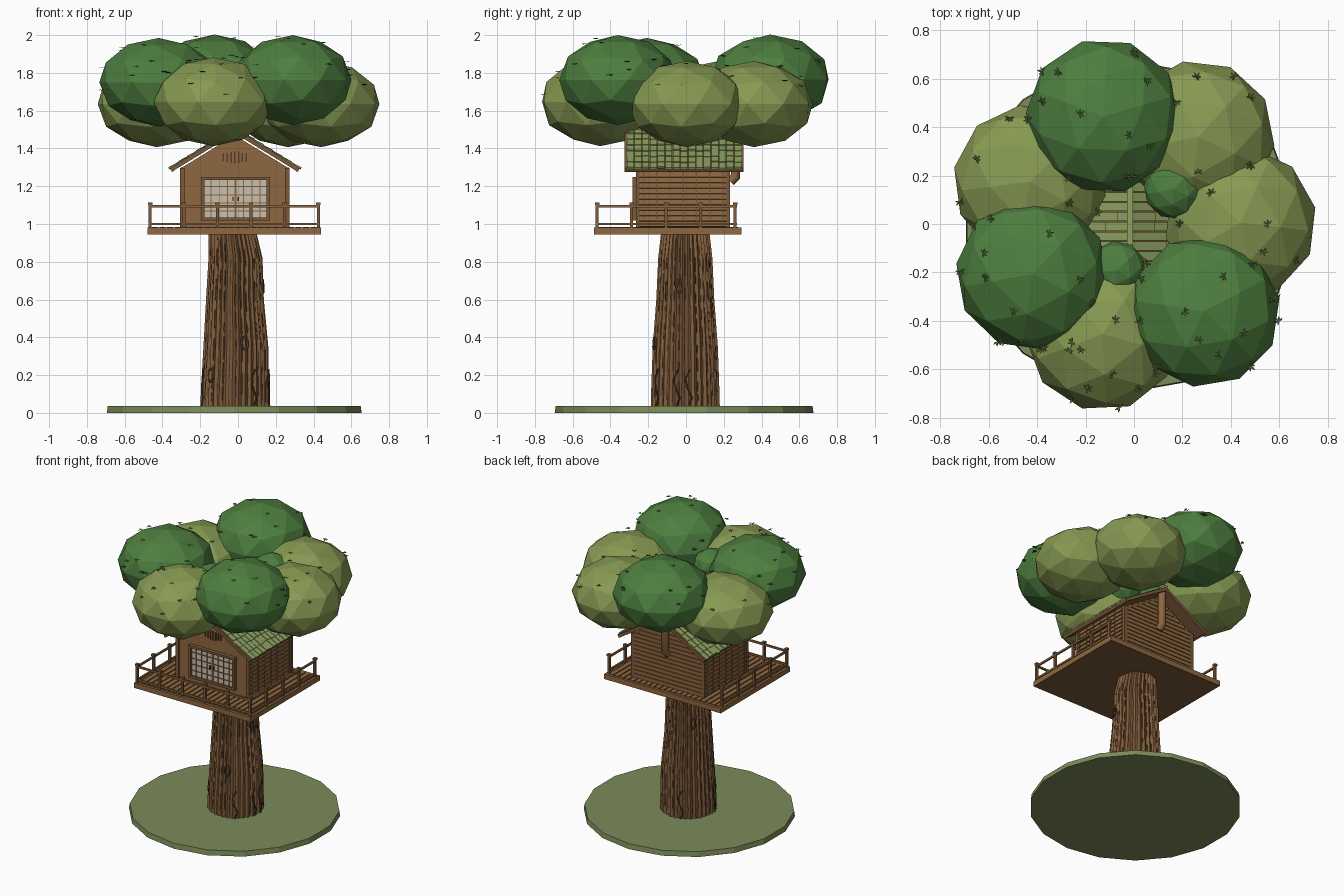
import bpy, bmesh, math, random
from mathutils import Vector, Matrix

if "Cube" in bpy.data.objects:
    bpy.data.objects.remove(bpy.data.objects["Cube"])

random.seed(4)
CX = -0.017  # house / trunk axis


def mat(name, c):
    m = bpy.data.materials.new(name)
    m.diffuse_color = (*c, 1)
    m.use_nodes = True
    m.node_tree.nodes["Principled BSDF"].inputs["Base Color"].default_value = m.diffuse_color
    return m


WOOD = mat("wood", (0.27, 0.135, 0.05))
PLANK = mat("plank", (0.2, 0.1, 0.042))
DARK = mat("dark_wood", (0.09, 0.048, 0.022))
BARK = mat("bark", (0.22, 0.11, 0.045))
GRASS = mat("grass", (0.2, 0.26, 0.1))
LEAF_D = mat("dark_foliage", (0.075, 0.21, 0.05))
LEAF_L = mat("light_foliage", (0.24, 0.32, 0.085))
LEAF = mat("leaf", (0.07, 0.12, 0.03))
MOSS = mat("moss_shingle", (0.27, 0.36, 0.12))
PANE = mat("pane", (0.58, 0.52, 0.43))


def finish(name, bm, m):
    bmesh.ops.recalc_face_normals(bm, faces=bm.faces)
    me = bpy.data.meshes.new(name)
    bm.to_mesh(me)
    bm.free()
    me.materials.append(m)
    ob = bpy.data.objects.new(name, me)
    bpy.context.collection.objects.link(ob)
    return ob


def boxes(name, items, m):
    """items: (centre, size, optional rotation about y)"""
    bm = bmesh.new()
    for it in items:
        r = it[2] if len(it) > 2 else 0
        bmesh.ops.create_cube(bm, size=1, matrix=Matrix.Translation(it[0]) @
                              Matrix.Rotation(r, 4, 'Y') @ Matrix.Diagonal((*it[1], 1)))
    return finish(name, bm, m)


def tube(name, pts, r, m):
    cu = bpy.data.curves.new(name, 'CURVE')
    cu.dimensions = '3D'
    cu.bevel_depth, cu.bevel_resolution, cu.use_fill_caps = r, 2, True
    sp = cu.splines.new('POLY')
    sp.points.add(len(pts) - 1)
    for p, q in zip(sp.points, pts):
        p.co = (*q, 1)
    cu.materials.append(m)
    ob = bpy.data.objects.new(name, cu)
    bpy.context.collection.objects.link(ob)


# ground disc
bm = bmesh.new()
bmesh.ops.create_cone(bm, cap_ends=True, segments=18, radius1=0.685, radius2=0.68, depth=0.036,
                      matrix=Matrix.Translation((-0.02, -0.01, 0.018)))
finish("ground_disc", bm, GRASS)

# fluted trunk: (z, radius, x shift)
prof = [(0.001, 0.178, -0.015), (0.1, 0.176, -0.015), (0.35, 0.167, -0.01), (0.6, 0.148, -0.015),
        (0.82, 0.138, -0.012), (0.95, 0.123, -0.028)]
N = 64
flute = [random.uniform(0.0, 0.008) if i % 2 else random.uniform(-0.012, -0.006) for i in range(N)]


def trunk_pt(a, z, off=0):
    for (z0, r0, x0), (z1, r1, x1) in zip(prof, prof[1:]):
        if z <= z1:
            t = (z - z0) / (z1 - z0)
            r = r0 + (r1 - r0) * t + off
            return Vector((x0 + (x1 - x0) * t + r * math.cos(a), -0.005 + r * math.sin(a), z))


bm = bmesh.new()
rings = [[bm.verts.new(trunk_pt(math.tau * i / N, z, flute[i])) for i in range(N)] for z, _, _ in prof]
for a, b in zip(rings, rings[1:]):
    for i in range(N):
        bm.faces.new((a[i], a[(i + 1) % N], b[(i + 1) % N], b[i]))
bm.faces.new(rings[0])
bm.faces.new(rings[-1])
finish("trunk", bm, BARK)

# dark bark strips lying in the grooves
bm = bmesh.new()
for i in range(0, N, 2):
    z = random.uniform(0.04, 0.1)
    while z < 0.82:
        h = random.uniform(0.04, 0.13)
        a = math.tau * i / N
        w = [trunk_pt(a + s * 0.02, zz, -0.001) for s, zz in
             ((-1, z + 0.01), (0, z), (1, z + 0.01), (1, z + h - 0.01), (0, z + h), (-1, z + h - 0.01))]
        bm.faces.new([bm.verts.new(p) for p in w])
        z += h + random.uniform(0.01, 0.06)
finish("bark_strips", bm, DARK)

# knots and small climbing roots
for k, (a, z) in enumerate([(-1.3, 0.37), (-0.2, 0.67), (2.4, 0.7), (-2.4, 0.2)]):
    loop = [trunk_pt(a + 0.1 * math.cos(t), z + 0.035 * math.sin(t), 0.004)
            for t in [math.tau * j / 10 for j in range(11)]]
    tube(f"trunk_knot_{k}", loop, 0.006, DARK)
for k, a in enumerate([0.1, -0.25, -2.9, -1.0, 1.9]):
    tube(f"root_vine_{k}", [trunk_pt(a + 0.1 * math.sin(j * 1.7), 0.03 + 0.05 * j, 0.006)
                            for j in range(5)], 0.004, DARK)

# deck: slab, planks and rim
X0, X1, Y0, Y1 = -0.48, 0.44, -0.487, 0.294
mx, my = (X0 + X1) / 2, (Y0 + Y1) / 2
boxes("deck_slab", [((mx, my, 0.957), (X1 - X0 - 0.01, Y1 - Y0 - 0.01, 0.026))], PLANK)
n = 22
pw = (X1 - X0 - 0.04) / n
boxes("deck_planks", [((X0 + 0.02 + pw * (i + 0.5), my, 0.976), (pw - 0.008, Y1 - Y0 - 0.04, 0.014))
                      for i in range(n)], WOOD)
boxes("deck_rim", [((mx, y, 0.963), (X1 - X0, 0.018, 0.036)) for y in (Y0 + 0.009, Y1 - 0.009)] +
      [((x, my, 0.963), (0.018, Y1 - Y0, 0.036)) for x in (X0 + 0.009, X1 - 0.009)], WOOD)

# railing on front and both sides
L, R, F, B = -0.465, 0.425, -0.47, 0.26
posts = [(L + (R - L) * i / 5, F) for i in range(6)]
posts += [(x, F + (B - F) * i / 4) for x in (L, R) for i in range(1, 5)]
boxes("rail_posts", [((x, y, 1.04), (0.016, 0.016, 0.13)) for x, y in posts] +
      [((x, y, 1.108), (0.023, 0.023, 0.014)) for x, y in posts], PLANK)
boxes("rails", [((mx, F, z), (R - L + 0.02, 0.011, 0.013)) for z in (1.094, 1.0)] +
      [((x, (F + B) / 2, z), (0.011, B - F + 0.02, 0.013)) for x in (L, R) for z in (1.094, 1.0)], WOOD)

# house body: gabled prism
HW, HF, HB, EZ, SL = 0.278, -0.255, 0.222, 1.3, 0.61
bm = bmesh.new()
out = [(-HW, 0.98), (HW, 0.98), (HW, EZ), (0, EZ + HW * SL), (-HW, EZ)]
face = bm.faces.new([bm.verts.new((CX + x, HF, z)) for x, z in out])
ex = bmesh.ops.extrude_face_region(bm, geom=[face])
bmesh.ops.translate(bm, vec=(0, HB - HF, 0), verts=[v for v in ex["geom"] if isinstance(v, bmesh.types.BMVert)])
finish("house_walls", bm, WOOD)

# horizontal siding on sides and back, with battens and corner posts
side, back = [], []
for i in range(16):
    z = 0.998 + i * 0.029
    hw = HW if z < EZ else HW - (z + 0.014 - EZ) / SL
    if z < 1.29:
        for s in (-1, 1):
            side.append(((CX + s * (HW + 0.003), (HF + HB) / 2, z), (0.01, HB - HF - 0.01, 0.024), -s * 0.15))
    if hw > 0.02:
        back.append(((CX, HB + 0.003, z), (2 * hw - 0.01, 0.01, 0.024)))
boxes("side_siding", side, WOOD)
boxes("back_siding", back, WOOD)
boxes("side_battens", [((CX + s * (HW + 0.008), HF + 0.03 + 0.07 * i, 1.14), (0.006, 0.007, 0.3))
                       for s in (-1, 1) for i in range(7)], PLANK)
boxes("corner_posts", [((CX + s * HW, y, 1.138), (0.024, 0.02, 0.316))
                       for s in (-1, 1) for y in (HF, HB)], PLANK)

# front double window: frame, panes, lattice, handles
wx, wz, ww, wh = -0.013, 1.133, 0.345, 0.215
boxes("window_panes", [((wx, HF - 0.006, wz), (ww, 0.01, wh))], PANE)
boxes("window_frame", [((wx, HF - 0.012, wz + s * wh / 2), (ww + 0.02, 0.03, 0.016)) for s in (-1, 1)] +
      [((wx + s * ww / 2, HF - 0.012, wz), (0.016, 0.03, wh)) for s in (-1, 1)], PLANK)
boxes("window_lattice", [((wx + ww * (i / 8 - 0.5), HF - 0.013, wz), (0.012 if i == 4 else 0.005, 0.008, wh))
                         for i in range(1, 8)] +
      [((wx, HF - 0.013, wz + wh * (i / 5 - 0.5)), (ww, 0.007, 0.005)) for i in range(1, 5)], WOOD)
boxes("window_handles", [((wx + s * 0.014, HF - 0.022, wz), (0.006, 0.012, 0.022)) for s in (-1, 1)], DARK)
boxes("gable_vent", [((CX + 0.02 * i, HF - 0.002, 1.352), (0.008, 0.008, 0.064 - 0.008 * abs(i)))
                     for i in range(-3, 4)], DARK)

# roof: slabs, bargeboards, eave boards, moss shingles, ridge
RF, RB, AZ, RW = -0.325, 0.305, 1.507, 0.345
ang = math.atan(SL)
ln = RW / math.cos(ang)
slabs, barge, shing = [], [], []
for s in (-1, 1):
    def on_roof(d, y, lift=0):  # d = distance down the slope
        return (CX + s * (d * math.cos(ang) + lift * math.sin(ang)), y,
                AZ - d * math.sin(ang) + lift * math.cos(ang))
    slabs.append((on_roof(ln / 2, (RF + RB) / 2, -0.013), (ln, RB - RF - 0.01, 0.014), s * ang))
    for y in (RF + 0.006, RB - 0.006):
        barge.append((on_roof(ln / 2, y, -0.012), (ln, 0.012, 0.022), s * ang))
    barge.append((on_roof(ln - 0.006, (RF + RB) / 2, -0.014), (0.012, RB - RF, 0.022), s * ang))
    for r in range(7):
        k = 15
        for j in range(k):
            w = (RB - RF - 0.02) / k
            y = RF + 0.01 + w * (j + 0.5)
            d = (r + 0.5) * ln / 7 + random.uniform(-0.004, 0.004)
            shing.append((on_roof(d, y, random.uniform(-0.003, 0.001)), (ln / 7 + 0.004, w - 0.004, 0.009),
                          s * (ang - 0.07)))
boxes("roof_slabs", slabs, PLANK)
boxes("roof_trim", barge, PLANK)
boxes("roof_shingles", shing, MOSS)
boxes("roof_ridge", [((CX, (RF + RB) / 2, AZ + 0.002), (0.024, RB - RF, 0.016))], MOSS)

# stove pipe on the back wall
tube("stove_pipe", [(CX, 0.235, 1.225), (CX, 0.262, 1.25), (CX, 0.262, 1.5)], 0.026, WOOD)

# foliage: low-poly squashed balls (x, y, z, radius, height radius, material)
balls = [(-0.125, 0.445, 1.765, 0.322, 0.238, LEAF_D), (-0.42, -0.207, 1.75, 0.317, 0.235, LEAF_D),
         (0.29, -0.36, 1.762, 0.315, 0.238, LEAF_D), (0.44, 0.005, 1.635, 0.315, 0.228, LEAF_L),
         (0.265, 0.36, 1.635, 0.317, 0.228, LEAF_L), (-0.43, 0.175, 1.635, 0.318, 0.228, LEAF_L),
         (-0.13, -0.455, 1.647, 0.318, 0.235, LEAF_L), (0.165, 0.145, 1.73, 0.125, 0.1, LEAF_D),
         (-0.07, -0.19, 1.72, 0.12, 0.1, LEAF_D)]
for k, (x, y, z, r, rz, m) in enumerate(balls):
    bm = bmesh.new()
    M = (Matrix.Translation((x, y, z)) @ Matrix.Diagonal((r, r, rz, 1)) @
         Matrix.Rotation(random.uniform(0, 6), 4, 'Z'))
    bmesh.ops.create_icosphere(bm, subdivisions=2, radius=1.0, matrix=M)
    finish(f"foliage_{k}", bm, m)

# small five-blade leaf sprigs scattered over the canopy
bm = bmesh.new()
for x, y, z, r, rz, _ in balls[:7]:
    for _ in range(15):
        a, u = random.uniform(0, math.tau), random.uniform(0.1, 0.98)
        q = math.sqrt(1 - u * u)
        p = Vector((x + r * q * math.cos(a), y + r * q * math.sin(a), z + rz * u))
        if any(((p.x - b[0])**2 + (p.y - b[1])**2) / b[3]**2 + ((p.z - b[2]) / b[4])**2 < 0.98 for b in balls):
            continue
        t0 = random.uniform(0, math.tau)
        for i in range(5):
            t, l = t0 + (i - 2) * 0.85, 0.026 - 0.003 * abs(i - 2)
            bm.faces.new([bm.verts.new(p + Vector((d * math.cos(t + o), d * math.sin(t + o), h)))
                          for d, o, h in ((0, 0, 0), (l * 0.55, -0.35, 0.005), (l, 0, 0.001), (l * 0.55, 0.35, 0.005))])
finish("leaf_sprigs", bm, LEAF)
